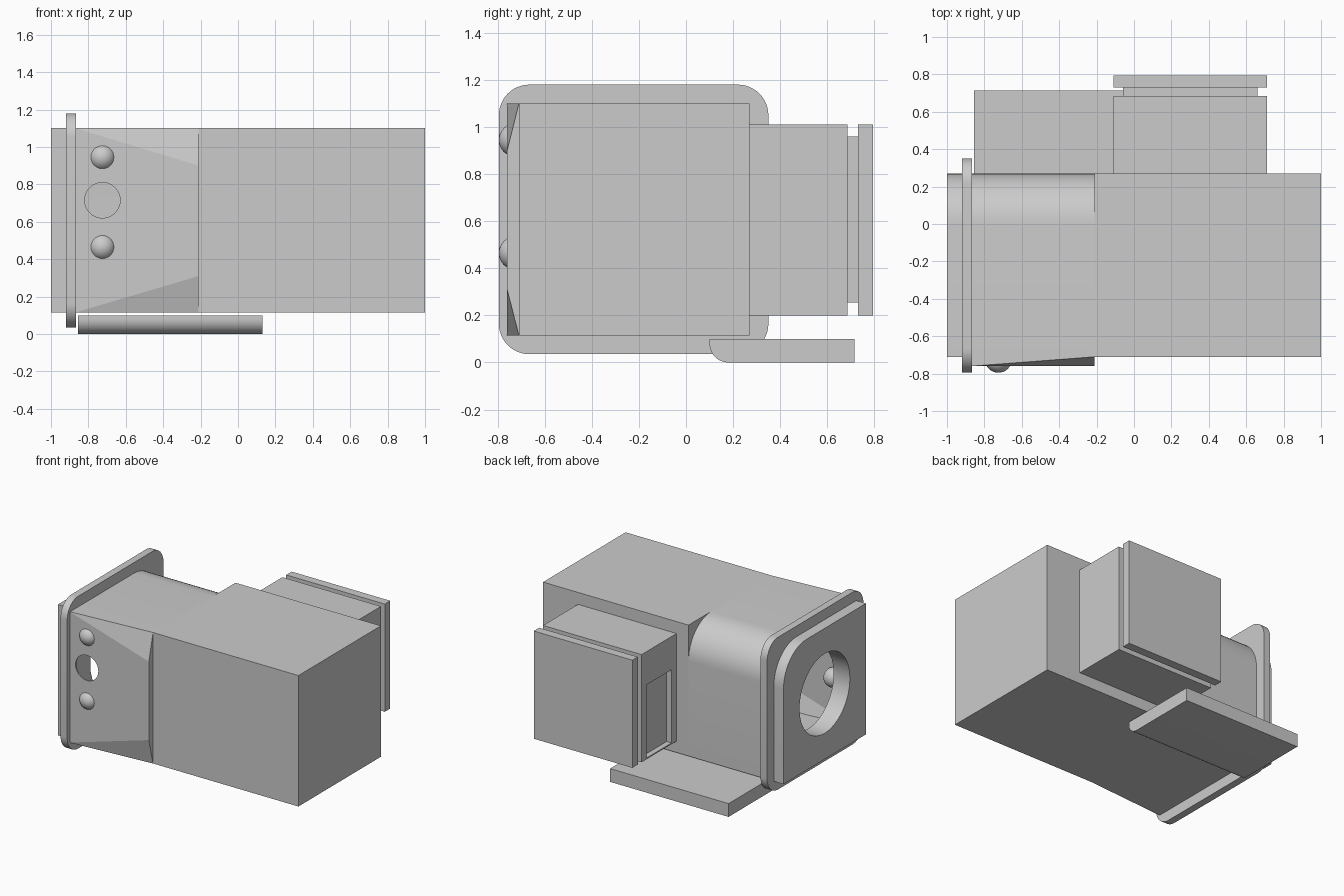
import bpy, bmesh
from math import cos, sin, pi
from mathutils import Vector, Matrix

cube = bpy.data.objects.get("Cube")
if cube:
    bpy.data.objects.remove(cube, do_unlink=True)

GREY = (0.6, 0.6, 0.6, 1.0)
mat = bpy.data.materials.new("neutral grey")
mat.use_nodes = True
mat.diffuse_color = GREY
mat.node_tree.nodes["Principled BSDF"].inputs["Base Color"].default_value = GREY


def finish(name, bm, smooth=False):
    bmesh.ops.recalc_face_normals(bm, faces=bm.faces)
    mesh = bpy.data.meshes.new(name)
    bm.to_mesh(mesh)
    bm.free()
    mesh.materials.append(mat)
    obj = bpy.data.objects.new(name, mesh)
    bpy.context.collection.objects.link(obj)
    if smooth:
        shade(obj)
    return obj


def activate(obj):
    bpy.ops.object.select_all(action="DESELECT")
    obj.select_set(True)
    bpy.context.view_layer.objects.active = obj


def shade(obj):
    activate(obj)
    bpy.ops.object.shade_smooth_by_angle(angle=pi / 6)


def hull(name, points):
    bm = bmesh.new()
    for p in points:
        bm.verts.new(p)
    bmesh.ops.convex_hull(bm, input=bm.verts[:])
    bmesh.ops.dissolve_limit(bm, angle_limit=0.01, verts=bm.verts[:], edges=bm.edges[:])
    return finish(name, bm)


def box(name, x, y, z):
    return hull(name, [(a, b, c) for a in x for b in y for c in z])


def prism(name, x, y, z, radii, smooth=True):
    """Rectangle in y and z with its own radius per corner, extruded along x."""
    corners = [(y[1], z[1], -1, -1, 0), (y[0], z[1], 1, -1, 1),
               (y[0], z[0], 1, 1, 2), (y[1], z[0], -1, 1, 3)]
    profile = []
    for (cy, cz, sy, sz, quarter), r in zip(corners, radii):
        steps = 12 if r else 0
        for i in range(steps + 1):
            a = (quarter + i / max(steps, 1)) * pi / 2
            profile.append((cy + sy * r + r * cos(a), cz + sz * r + r * sin(a)))
    bm = bmesh.new()
    face = bm.faces.new([bm.verts.new((x[0], py, pz)) for py, pz in profile])
    out = bmesh.ops.extrude_face_region(bm, geom=[face])
    moved = [v for v in out["geom"] if isinstance(v, bmesh.types.BMVert)]
    bmesh.ops.translate(bm, verts=moved, vec=(x[1] - x[0], 0, 0))
    return finish(name, bm, smooth)


def cylinder(name, centre, radius, depth, axis):
    bm = bmesh.new()
    turn = Vector((0, 0, 1)).rotation_difference(Vector(axis)).to_matrix().to_4x4()
    bmesh.ops.create_cone(bm, cap_ends=True, segments=32, radius1=radius, radius2=radius,
                          depth=depth, matrix=Matrix.Translation(centre) @ turn)
    return finish(name, bm)


def cut(obj, *cutters):
    for cutter in cutters:
        mod = obj.modifiers.new("cut", "BOOLEAN")
        mod.operation, mod.solver, mod.object = "DIFFERENCE", "EXACT", cutter
        activate(obj)
        bpy.ops.object.modifier_apply(modifier=mod.name)
        bpy.data.objects.remove(cutter, do_unlink=True)


# Main block and the hollow chamber with its rounded upper back edge
box("main_block", (-0.21, 1), (-0.71, 0.27), (0.115, 1.10))
chamber = prism("chamber", (-1, -0.21), (-0.71, 0.27), (0.115, 1.10), (0.27, 0, 0, 0), False)
cut(chamber,
    prism("cavity", (-0.865, -0.225), (-0.8, 0.255), (0.13, 1.085), (0.255, 0, 0, 0), False),
    cylinder("end_hole", (-1, -0.22, 0.61), 0.30, 0.4, (1, 0, 0)))
shade(chamber)

# Rounded flange: a frame around the chamber
flange = prism("flange", (-0.92, -0.865), (-0.795, 0.35), (0.035, 1.18), (0.13,) * 4, False)
cut(flange, box("flange_opening", (-1, -0.8), (-0.70, 0.26), (0.13, 0.82)),
    cylinder("flange_hole", (-0.9, -0.22, 0.61), 0.32, 0.4, (1, 0, 0)))
shade(flange)


# Tapered hollow front panel with a viewing hole
def panel(name, x, front, back, inset):
    lo, hi = 0.115 + inset, 1.10 - inset
    return hull(name, [(x[0], front, lo), (x[0], front, hi), (x[0], back, lo), (x[0], back, hi),
                       (x[1], back, lo), (x[1], back, hi),
                       (x[1], front, lo + 0.195), (x[1], front, hi - 0.20)])


front_panel = panel("front_panel", (-0.87, -0.21), -0.76, -0.71, 0)
cut(front_panel,
    panel("panel_cavity", (-0.86, -0.225), -0.75, -0.69, 0.012),
    cylinder("view_hole", (-0.725, -0.75, 0.715), 0.095, 0.2, (0, 1, 0)))

# Round buttons either side of the viewing hole
for name, z in (("upper_button", 0.945), ("lower_button", 0.465)):
    bm = bmesh.new()
    bmesh.ops.create_uvsphere(bm, u_segments=32, v_segments=16, radius=0.072,
                              matrix=Matrix.Translation((-0.725, -0.723, z)))
    finish(name, bm, True)

# Rear housing with a shallow side recess, a neck and an end plate
housing = box("rear_housing", (-0.11, 0.71), (0.27, 0.685), (0.20, 1.01))
cut(housing, box("side_recess", (-0.2, -0.07), (0.33, 0.625), (0.21, 0.76)))
box("rear_neck", (-0.06, 0.66), (0.68, 0.735), (0.255, 0.96))
box("rear_plate", (-0.11, 0.71), (0.73, 0.795), (0.20, 1.01))

# Tray underneath with a rounded lower front edge
prism("tray", (-0.855, 0.13), (0.10, 0.715), (0, 0.10), (0, 0, 0.08, 0))
